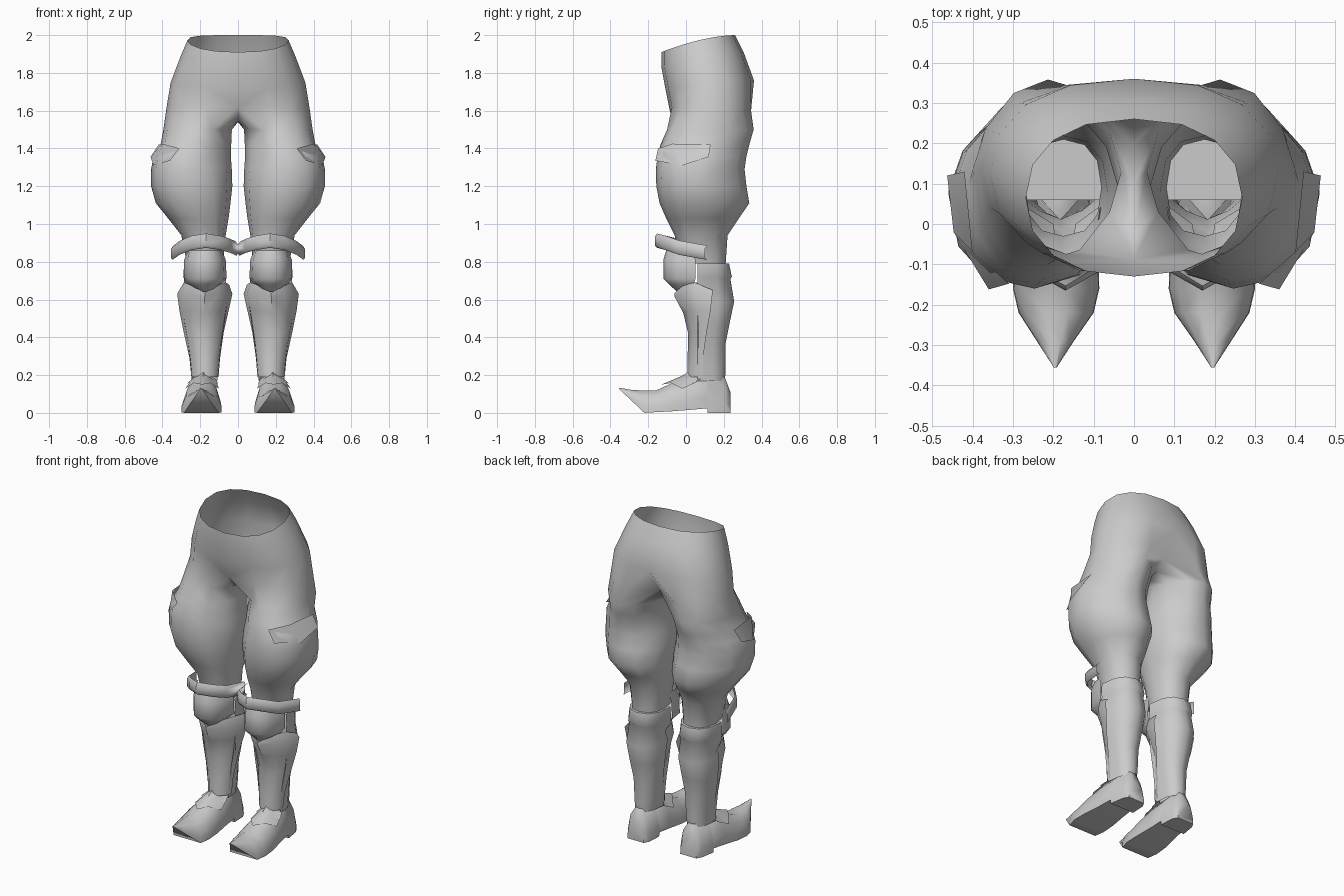
import bpy, bmesh, math

grey = bpy.data.materials.new("plain grey")
grey.diffuse_color = (0.6, 0.6, 0.6, 1)


def build(name, rings, closed=False, caps=(), angle=50):
    """Skin successive point rings, then mirror the part to the other leg."""
    bm = bmesh.new()
    rows = [[bm.verts.new(p) for p in r] for r in rings]
    full = len(rows[0])
    for a, b in zip(rows, rows[1:]):
        n = min(len(a), len(b))
        wrap = closed and len(a) == len(b) == full
        for k in range(n if wrap else n - 1):
            j = (k + 1) % n
            bm.faces.new((a[k], a[j], b[j], b[k]))
    for c in caps:
        bm.faces.new(rows[c])
    bmesh.ops.remove_doubles(bm, verts=bm.verts, dist=0.0005)
    bmesh.ops.recalc_face_normals(bm, faces=bm.faces)
    me = bpy.data.meshes.new(name)
    bm.to_mesh(me)
    bm.free()
    me.materials.append(grey)
    ob = bpy.data.objects.new(name, me)
    bpy.context.collection.objects.link(ob)
    bpy.ops.object.select_all(action='DESELECT')
    bpy.context.view_layer.objects.active = ob
    ob.select_set(True)
    bpy.ops.object.shade_smooth_by_angle(angle=math.radians(angle))
    m = ob.modifiers.new("mirror", 'MIRROR')
    m.use_mirror_merge = True
    m.merge_threshold = 0.001
    return ob


def power(v, e):
    return math.copysign(abs(v) ** e, v)


def leg_ring(z, x0, x1, y0, y1, back=0.85, inner=0.85):
    """Twelve points: nine round the outside, three on the inner side.
    The back and inner values cut the outer rear and inner corners flatter."""
    pts = []
    for k in range(12):
        a = math.radians(30 * k - 30)
        s, c = math.sin(a), math.cos(a)
        e = inner if s < -0.01 else back if s > 0.01 and c < -0.01 else 0.85
        pts.append(((x0 + x1) / 2 + (x1 - x0) / 2 * power(s, e),
                    (y0 + y1) / 2 - (y1 - y0) / 2 * power(c, e), z))
    return pts


def hip_ring(x, y0, y1, z0, z1):
    """Nine points round half of the hips, from front centre to back centre."""
    pts = []
    for k in range(9):
        t = math.pi * k / 8
        s = 0 if k in (0, 8) else math.sin(t) ** 0.85
        c = power(math.cos(t), 0.9)
        f = (1 - c) / 2
        pts.append((x * s, (y0 + y1) / 2 - (y1 - y0) / 2 * c,
                    z0 + (z1 - z0) * (1 - (1 - f) ** 1.7)))
    return pts


# Trousers: baggy legs joined at the crotch, open at waist and knees
legs = [leg_ring(*r) for r in (
    (0.79, 0.08, 0.27, -0.03, 0.21),
    (0.94, 0.065, 0.30, -0.06, 0.22, 1.0),
    (1.03, 0.05, 0.37, -0.105, 0.28, 1.15),
    (1.11, 0.04, 0.435, -0.14, 0.335, 1.25),
    (1.20, 0.03, 0.46, -0.157, 0.32, 1.25, 0.95),
    (1.29, 0.033, 0.46, -0.16, 0.31, 1.25, 1.05),
    (1.36, 0.038, 0.447, -0.15, 0.32, 1.25, 1.15),
    (1.42, 0.036, 0.41, -0.135, 0.335, 1.2, 1.2),
    (1.50, 0.032, 0.395, -0.10, 0.358, 1.1, 1.2))]
crotch = hip_ring(0.38, -0.09, 0.36, 1.62, 1.60)
crotch[8] = (0, 0.26, 1.61)
crotch += [(0, 0.20, 1.56), (0, 0.10, 1.54), (0, -0.02, 1.545)]
hips = [hip_ring(0.357, -0.11, 0.36, 1.72, 1.76),
        hip_ring(0.305, -0.13, 0.305, 1.83, 1.91),
        hip_ring(0.268, -0.13, 0.26, 1.91, 2.0)]
build("trousers", legs + [crotch] + hips, closed=True, angle=60)

# Pocket flap on the outer thigh
build("pocket_flap", [
    [(0.31, -0.148, 1.40), (0.40, -0.07, 1.425), (0.42, 0.13, 1.42)],
    [(0.36, -0.162, 1.335), (0.447, -0.02, 1.31), (0.463, 0.12, 1.355)]])

# Knee strap: a band sloping down towards the back
strap = [(0.0, 0.07, 0.87), (0.035, -0.06, 0.885), (0.09, -0.12, 0.90),
         (0.17, -0.165, 0.912), (0.25, -0.12, 0.90), (0.315, -0.05, 0.875),
         (0.355, 0.10, 0.848)]
build("knee_strap", [
    [(0.17 + (x - 0.17) * s, y + dy, z + dz) for x, y, z in strap]
    for s, dy, dz in ((0.93, 0.012, 0.038), (1.0, 0, 0.02), (1.0, 0, -0.025),
                      (0.96, 0.012, -0.038))])


def front_plate(z, x0, x1, front, back, ridge=0.0, e=0.8):
    """Seven points wrapping the front of a leg, from inner to outer edge."""
    pts = []
    for k in range(7):
        a = math.pi * k / 6
        pts.append(((x0 + x1) / 2 - (x1 - x0) / 2 * math.cos(a),
                    back - (back - front) * abs(math.sin(a)) ** e
                    - (ridge if k == 3 else 0), z + (-ridge if k == 3 else 0)))
    return pts


# Rounded knee guard, ending in a blunt point
build("knee_guard", [front_plate(*r) for r in (
    (0.86, 0.085, 0.265, -0.105, 0.04),
    (0.81, 0.065, 0.285, -0.12, 0.05),
    (0.71, 0.06, 0.285, -0.12, 0.05),
    (0.68, 0.09, 0.265, -0.09, 0.04),
    (0.64, 0.145, 0.20, -0.045, 0.0))])

# Shin guard with flared top corners and a centre ridge
shin = [front_plate(*r, 1.0) for r in (
    (0.63, 0.03, 0.322, -0.045, 0.14, 0.015),
    (0.54, 0.05, 0.31, -0.005, 0.13, 0.01),
    (0.43, 0.075, 0.288, 0.022, 0.11, 0.01),
    (0.29, 0.095, 0.257, 0.018, 0.09, 0.01),
    (0.19, 0.103, 0.247, 0.008, 0.085, 0.0))]
top = [(0.175 + (x - 0.175) * 0.88, y, z + dz) for (x, y, z), dz in
       zip(shin[0], (0.05, 0.06, 0.045, 0.02, 0.045, 0.06, 0.02))]
build("shin_guard", [top] + shin)


def calf_ring(z, x0, x1, y0, y1):
    """Seven points round the back of the lower leg."""
    return [((x0 + x1) / 2 + (x1 - x0) / 2 * power(math.cos(math.pi * k / 6), 0.85),
             y0 + (y1 - y0) * abs(math.sin(math.pi * k / 6)) ** 0.8, z)
            for k in range(7)]


# Boot shaft: calf shell behind the shin guard, cuffed and closed at the top
build("boot_shaft", [calf_ring(*r) for r in (
    (0.17, 0.11, 0.245, 0.06, 0.205),
    (0.22, 0.105, 0.247, 0.06, 0.21),
    (0.36, 0.09, 0.262, 0.06, 0.208),
    (0.47, 0.073, 0.282, 0.06, 0.23),
    (0.59, 0.058, 0.297, 0.06, 0.255),
    (0.71, 0.065, 0.285, 0.06, 0.235),
    (0.72, 0.06, 0.29, 0.06, 0.243),
    (0.79, 0.065, 0.285, 0.06, 0.228))], caps=(-1,))


def shoe_ring(y, z0, z1, w, cx=0.193):
    """Eight-sided slice across the shoe."""
    h = z1 - z0
    half = [(w, 0), (w * 0.98, 0.3), (w * 0.78, 0.72), (w * 0.3, 1)]
    pts = half + [(-a, b) for a, b in reversed(half)]
    return [(cx + a, y, z0 + h * b) for a, b in pts]


# Shoe: heel block, raised arch and upturned pointed toe
build("shoe", [shoe_ring(*r) for r in (
    (0.235, 0.0, 0.11, 0.055, 0.18),
    (0.205, 0.0, 0.19, 0.072, 0.18),
    (0.115, 0.0, 0.20, 0.082, 0.185),
    (0.112, 0.024, 0.20, 0.082, 0.185),
    (0.02, 0.016, 0.195, 0.09, 0.188),
    (-0.08, 0.008, 0.155, 0.104, 0.192),
    (-0.16, 0.004, 0.118, 0.107, 0.193),
    (-0.22, 0.0, 0.118, 0.093, 0.193),
    (-0.29, 0.066, 0.122, 0.046, 0.195),
    (-0.355, 0.127, 0.133, 0.004, 0.195))], closed=True, caps=(0, -1), angle=55)

# Pointed instep plate over the shoe and a smaller one at the ankle
build("instep_plate", [
    [(0.115, 0.06, 0.165), (0.15, 0.02, 0.19), (0.185, 0.0, 0.205),
     (0.22, 0.02, 0.19), (0.255, 0.06, 0.165)],
    [(0.10, -0.02, 0.128), (0.145, -0.08, 0.158), (0.19, -0.13, 0.15),
     (0.235, -0.08, 0.158), (0.28, -0.02, 0.128)]])
build("ankle_plate", [
    [(0.12, 0.08, 0.18), (0.183, 0.01, 0.215), (0.245, 0.08, 0.18)],
    [(0.105, 0.03, 0.155), (0.187, -0.05, 0.18), (0.27, 0.03, 0.155)]])
